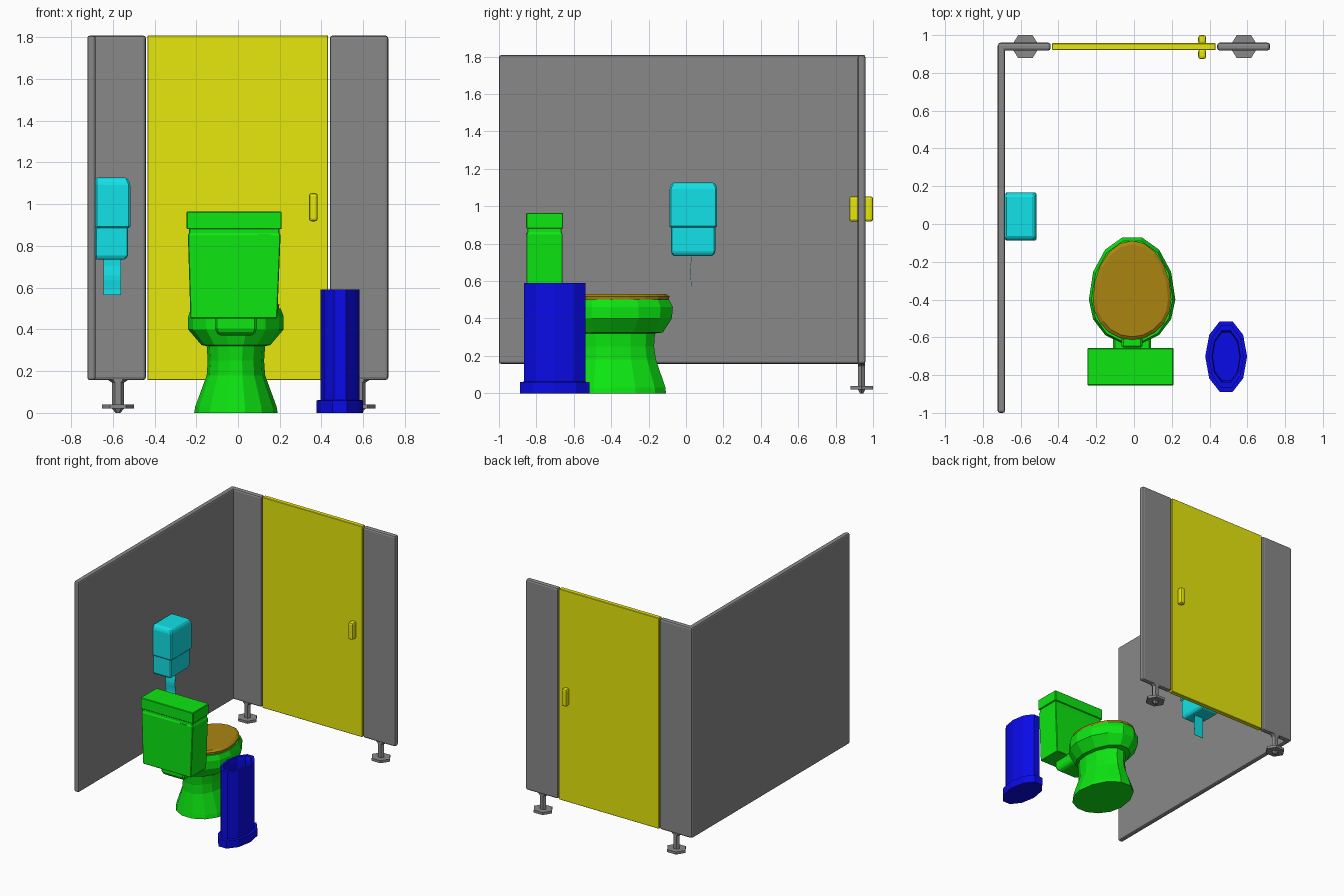
import bpy, bmesh
from math import sin, cos, pi


def material(name, rgb):
    m = bpy.data.materials.new(name)
    m.diffuse_color = (*rgb, 1)
    return m


GREY = material("grey", (0.25, 0.25, 0.25))
YELLOW = material("yellow", (0.8, 0.8, 0.004))
GREEN = material("green", (0.004, 0.8, 0.006))
CYAN = material("cyan", (0.006, 0.76, 0.8))
BLUE = material("blue", (0.003, 0.003, 0.8))
BROWN = material("brown", (0.4, 0.235, 0.006))


def finish(name, bm, mat=None, bevel=0, segments=1):
    bmesh.ops.recalc_face_normals(bm, faces=bm.faces)
    me = bpy.data.meshes.new(name)
    bm.to_mesh(me)
    bm.free()
    ob = bpy.data.objects.new(name, me)
    bpy.context.collection.objects.link(ob)
    me.materials.append(mat or GREY)
    if bevel:
        b = ob.modifiers.new("bevel", "BEVEL")
        b.width, b.segments = bevel, segments
    return ob


def loft(name, rings, mat=None, bevel=0, segments=1):
    """Skin a stack of equal-sized point rings and cap both ends."""
    bm = bmesh.new()
    vs = [[bm.verts.new(p) for p in r] for r in rings]
    n = len(vs[0])
    for a, b in zip(vs, vs[1:]):
        for i in range(n):
            j = (i + 1) % n
            bm.faces.new((a[i], a[j], b[j], b[i]))
    bm.faces.new(vs[0])
    bm.faces.new(vs[-1])
    return finish(name, bm, mat, bevel, segments)


def rect(x0, x1, y0, y1, z):
    return [(x0, y0, z), (x1, y0, z), (x1, y1, z), (x0, y1, z)]


def box(name, x0, x1, y0, y1, z0, z1, mat=None, bevel=0, segments=1):
    return loft(name, [rect(x0, x1, y0, y1, z0), rect(x0, x1, y0, y1, z1)],
                mat, bevel, segments)


def oval(cx, cy, rx, front, back, z, n):
    """Egg-shaped ring: separate lengths toward +y and -y."""
    pts = []
    for i in range(n):
        a = 2 * pi * i / n
        s = sin(a)
        pts.append((cx + rx * cos(a), cy + s * (front if s > 0 else back), z))
    return pts


# partition panels
box("side_panel", -0.722, -0.682, -1.0, 0.955, 0.157, 1.808, None, 0.012, 2)
box("left_pilaster", -0.72, -0.441, 0.918, 0.96, 0.157, 1.808, None, 0.014, 2)
box("right_pilaster", 0.44, 0.72, 0.918, 0.96, 0.157, 1.808, None, 0.014, 2)

# pilaster feet
for side, x in (("left", -0.575), ("right", 0.582)):
    steps = [(0.012, 0.010, 0.0), (0.028, 0.022, 0.02), (0.076, 0.07, 0.02),
             (0.076, 0.07, 0.04), (0.028, 0.022, 0.04), (0.028, 0.022, 0.145),
             (0.045, 0.022, 0.155), (0.045, 0.022, 0.162)]
    loft(side + "_foot", [oval(x, 0.939, rx, ry, ry, z, 6) for rx, ry, z in steps])

# door and its two pulls
box("door", -0.434, 0.432, 0.921, 0.957, 0.157, 1.808, YELLOW, 0.003)
box("inner_handle", 0.34, 0.382, 0.873, 0.925, 0.918, 1.053, YELLOW, 0.013, 2)
box("outer_handle", 0.34, 0.382, 0.953, 1.0, 0.918, 1.053, YELLOW, 0.013, 2)

# paper dispenser
loft("dispenser_cover",
     [rect(-0.683, -0.516, -0.088, 0.167, 0.885),
      rect(-0.683, -0.516, -0.088, 0.167, 1.100),
      rect(-0.683, -0.532, -0.072, 0.151, 1.127)], CYAN, 0.008)
loft("dispenser_base",
     [rect(-0.683, -0.540, -0.070, 0.144, 0.735),
      rect(-0.683, -0.526, -0.080, 0.157, 0.755),
      rect(-0.683, -0.526, -0.080, 0.157, 0.895)], CYAN, 0.006)

# hanging paper strip
bm = bmesh.new()
rows = []
for i in range(9):
    z = 0.75 - 0.185 * i / 8
    y = 0.026 + 0.003 * sin(i * 1.1)
    rows.append([bm.verts.new((x, y, z)) for x in (-0.645, -0.561)])
for a, b in zip(rows, rows[1:]):
    bm.faces.new((a[0], a[1], b[1], b[0]))
paper = finish("paper_strip", bm, CYAN)
paper.modifiers.new("thickness", "SOLIDIFY").thickness = 0.002

# toilet bowl: pedestal, rim and lip
N = 14
bowl = [(0.200, 0.300, 0.22, 0.0), (0.195, 0.298, 0.215, 0.03),
        (0.140, 0.245, 0.19, 0.18), (0.135, 0.235, 0.19, 0.25),
        (0.140, 0.240, 0.20, 0.32), (0.165, 0.283, 0.21, 0.325),
        (0.229, 0.333, 0.24, 0.40), (0.229, 0.338, 0.24, 0.46),
        (0.215, 0.318, 0.23, 0.50)]
loft("toilet_bowl", [oval(-0.010, -0.4, rx, f, b, z, N) for rx, f, b, z in bowl], GREEN)

# toilet lid
lid = [(0.205, 0.307, 0.21, 0.498), (0.208, 0.312, 0.213, 0.518),
       (0.190, 0.292, 0.197, 0.53)]
loft("toilet_lid", [oval(-0.010, -0.4, rx, f, b, z, 20) for rx, f, b, z in lid], BROWN)

# lid hinge and neck under the tank
box("lid_hinge", -0.065, 0.045, -0.655, -0.600, 0.46, 0.512, GREEN, 0.01)
loft("tank_support",
     [rect(-0.09, 0.07, -0.77, -0.5, 0.37),
      rect(-0.11, 0.09, -0.80, -0.5, 0.395),
      rect(-0.11, 0.09, -0.80, -0.5, 0.47)], GREEN, 0.01)

# tank, recessed collar, cover and flush lever
loft("tank",
     [rect(-0.228, 0.188, -0.853, -0.660, 0.452),
      rect(-0.240, 0.204, -0.853, -0.660, 0.85),
      rect(-0.235, 0.199, -0.848, -0.665, 0.862),
      rect(-0.235, 0.199, -0.848, -0.665, 0.885)], GREEN, 0.004)
box("tank_cover", -0.247, 0.209, -0.855, -0.657, 0.88, 0.965, GREEN, 0.004)
box("flush_lever", 0.095, 0.155, -0.855, -0.845, 0.848, 0.856, GREEN)

# waste bin: plinth, wall, rim and hollow inside
bin_steps = [(0.111, 0.196, 0.0), (0.111, 0.196, 0.06), (0.093, 0.172, 0.062),
             (0.093, 0.172, 0.59), (0.076, 0.144, 0.59), (0.071, 0.134, 0.56),
             (0.071, 0.134, 0.07)]
loft("waste_bin", [oval(0.488, -0.702, rx, ry, ry, z, 10) for rx, ry, z in bin_steps], BLUE)
